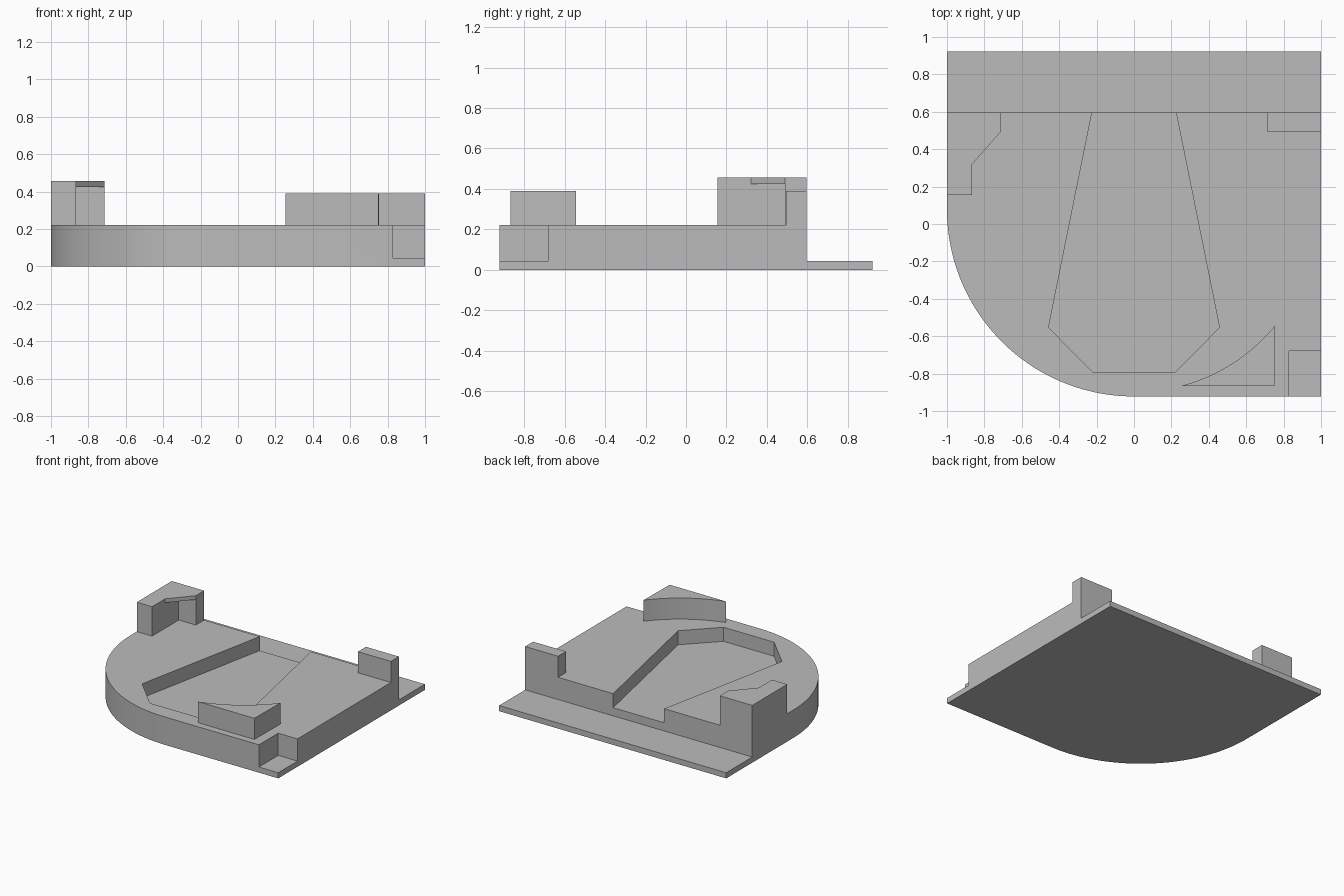
import bpy, bmesh, math

cube = bpy.data.objects.get("Cube")
if cube:
    bpy.data.objects.remove(cube, do_unlink=True)

GREY = (0.5, 0.5, 0.5, 1)
mat = bpy.data.materials.new("plain grey")
mat.use_nodes = True
mat.diffuse_color = GREY
mat.node_tree.nodes["Principled BSDF"].inputs["Base Color"].default_value = GREY

X, Y, REAR = 1.0, 0.922, 0.595          # half width, half depth, rear wall
PLATE, FLOOR, DECK = 0.045, 0.11, 0.222  # heights
CENTRE_Y = Y * -1 + 1                    # centre of the rounded corner


def prism(name, outline, z0, z1):
    """Extrude a flat outline from z0 to z1."""
    bm = bmesh.new()
    face = bm.faces.new([bm.verts.new((x, y, z0)) for x, y in outline])
    top = bmesh.ops.extrude_face_region(bm, geom=[face])["geom"]
    bmesh.ops.translate(bm, vec=(0, 0, z1 - z0),
                        verts=[v for v in top if isinstance(v, bmesh.types.BMVert)])
    bmesh.ops.recalc_face_normals(bm, faces=bm.faces)
    mesh = bpy.data.meshes.new(name)
    bm.to_mesh(mesh)
    bm.free()
    mesh.materials.append(mat)
    obj = bpy.data.objects.new(name, mesh)
    bpy.context.collection.objects.link(obj)
    return obj


def rect(x0, x1, y0, y1):
    return [(x0, y0), (x1, y0), (x1, y1), (x0, y1)]


def arc(radius, a0, a1, steps):
    """Points round the corner centre, angles in radians."""
    return [(radius * math.cos(a), CENTRE_Y + radius * math.sin(a))
            for a in (a0 + (a1 - a0) * i / steps for i in range(steps + 1))]


def combine(target, other, operation):
    """Apply a boolean and discard the helper object."""
    other.hide_render = True
    mod = target.modifiers.new("join", "BOOLEAN")
    mod.operation, mod.solver, mod.object = operation, "EXACT", other
    bpy.context.view_layer.objects.active = target
    bpy.ops.object.modifier_apply(modifier=mod.name)
    bpy.data.objects.remove(other, do_unlink=True)


# Body with one large rounded corner
outline = arc(1.0, math.pi, 1.5 * math.pi, 48) + [(X, -Y), (X, Y), (-X, Y)]
body = prism("base_body", outline, 0, DECK)

# Rear ledge, front corner notch and tapered channel
half = [(0.225, REAR + 0.1), (0.225, REAR), (0.457, -0.553), (0.222, -0.79)]
channel = half + [(-x, y) for x, y in reversed(half)]
for name, shape, z in (("ledge_cut", rect(-2, 2, REAR, 2), PLATE),
                       ("notch_cut", rect(0.83, 2, -2, -0.68), PLATE),
                       ("channel_cut", channel, FLOOR)):
    combine(body, prism(name, shape, z, 1), "DIFFERENCE")

# Right rear post: an L-shaped wall with a thin corner gusset on top
wall = [(-X, 0.155), (-0.865, 0.155), (-0.865, 0.49),
        (-0.715, 0.49), (-0.715, REAR), (-X, REAR)]
gusset = [(-0.865, 0.32), (-0.715, 0.49), (-0.865, 0.49)]
post = prism("right_rear_post", wall, 0.15, 0.456)
combine(post, prism("gusset", gusset, 0.425, 0.456), "UNION")
combine(body, post, "UNION")

# Left rear post
combine(body, prism("left_rear_post", rect(0.71, X, 0.495, REAR), 0.15, 0.39), "UNION")

# Front stop with a hollow curved inner side
corner = (0.75, -0.866)
a0 = math.atan2(-0.866 - CENTRE_Y, 0.255)
a1 = math.atan2(-0.54 - CENTRE_Y, 0.75)
combine(body, prism("front_stop", arc(0.977, a0, a1, 20) + [corner], 0.15, 0.39), "UNION")

# Smooth the curved walls only
bpy.ops.object.select_all(action="DESELECT")
body.select_set(True)
bpy.context.view_layer.objects.active = body
bpy.ops.object.shade_smooth_by_angle(angle=math.radians(30))
